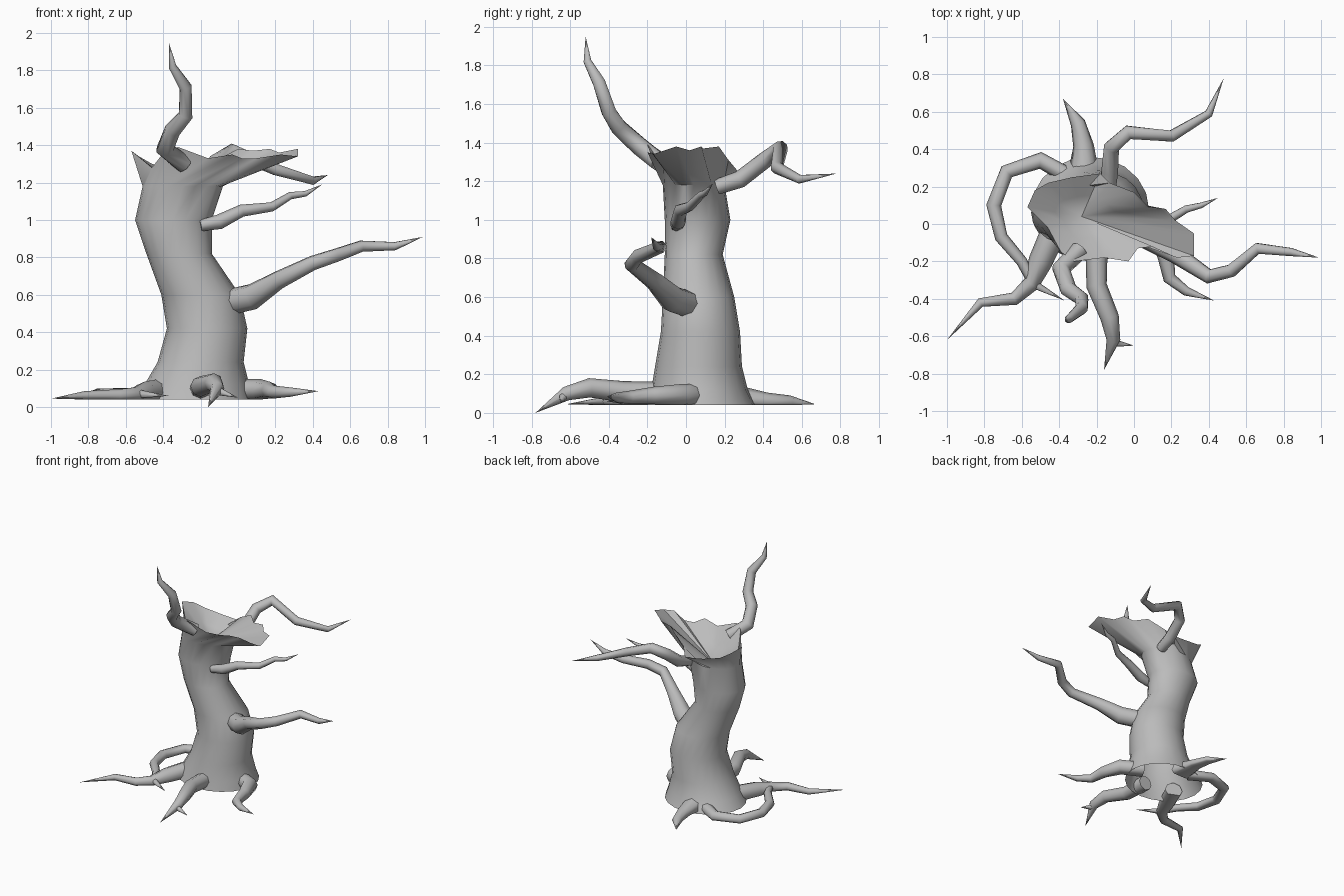
import bpy
import bmesh
from math import cos, sin, radians, tau
from mathutils import Vector

default_cube = bpy.data.objects.get("Cube")
if default_cube:
    bpy.data.objects.remove(default_cube, do_unlink=True)

CM = 0.01  # all measurements below are in hundredths of a unit
GROUND = 4 * CM

bark = bpy.data.materials.new("grey_bark")
bark.use_nodes = True
bark_colour = (0.5, 0.5, 0.5, 1.0)
bark.diffuse_color = bark_colour
bark.node_tree.nodes["Principled BSDF"].inputs["Base Color"].default_value = bark_colour


def smooth(obj, angle):
    """Select one object and shade it smooth, keeping sharp edges."""
    bpy.ops.object.select_all(action="DESELECT")
    obj.select_set(True)
    bpy.context.view_layer.objects.active = obj
    bpy.ops.object.shade_smooth_by_angle(angle=radians(angle))


def limb(name, points, thickness):
    """Tapering, kinked tube through the points, ending in a sharp tip."""
    curve = bpy.data.curves.new(name, "CURVE")
    curve.dimensions = "3D"
    curve.bevel_depth = CM
    curve.bevel_resolution = 2
    curve.use_fill_caps = True
    spline = curve.splines.new("POLY")
    spline.points.add(len(points) - 1)
    for target, position, radius in zip(spline.points, points, thickness):
        target.co = (*(Vector(position) * CM), 1)
        target.radius = radius
    obj = bpy.data.objects.new(name, curve)
    bpy.context.collection.objects.link(obj)
    bpy.ops.object.select_all(action="DESELECT")
    obj.select_set(True)
    bpy.context.view_layer.objects.active = obj
    bpy.ops.object.convert(target="MESH")
    obj = bpy.context.view_layer.objects.active
    obj.data.materials.clear()
    obj.data.materials.append(bark)
    smooth(obj, 65)
    return obj


def ground_root(name, points, thickness):
    """Limb whose underside lies flat on the ground."""
    for vert in limb(name, points, thickness).data.vertices:
        vert.co.z = max(vert.co.z, GROUND)


# Broken, flared rim, counter-clockwise from the long splinter
rim = [Vector(p) * CM for p in (
    (32, -5, 138), (22, 2, 136), (17, 8, 138), (8, 9, 137), (0, 17, 138),
    (-13, 22, 131), (-18, 27, 125), (-33, 25, 127), (-46, 22, 130), (-53, 18, 134),
    (-57, 9, 137), (-46, -2, 128), (-39, -15, 137), (-32, -20, 139), (-16, -18, 133),
    (-3, -20, 135), (2, -13, 133), (10, -12, 133), (23, -18, 135), (32, -17, 134))]
SIDES = len(rim)


def oval(height, left, right, front, back):
    """Oval cross-section given by its extents."""
    ring = []
    for i in range(SIDES):
        a = tau * i / SIDES
        x = (left + right) / 2 + (right - left) / 2 * cos(a)
        y = (front + back) / 2 + (back - front) / 2 * sin(a)
        ring.append(Vector((x, y, height)) * CM)
    return ring


# Trunk: leaning outer wall open underneath, jagged rim, then a shallow bowl
sections = [oval(*s) for s in (
    (4, -55, 8, -20, 36), (12, -50, 6, -18, 32), (24, -43, 3, -16, 29),
    (42, -38, 5, -13, 28), (60, -41, 1, -12, 25), (82, -49, -14, -11, 19),
    (100, -55, -14, -11, 23), (118, -51, -8, -12, 20))]
sections.append(rim)
heart = Vector((-28, 4, 114)) * CM
sections += [[p.lerp(heart, inset) for p in rim] for inset in (0.05, 0.5)]

bm = bmesh.new()
loops = [[bm.verts.new(p) for p in section] for section in sections]
for low, high in zip(loops, loops[1:]):
    for i in range(SIDES):
        j = (i + 1) % SIDES
        bm.faces.new((low[i], low[j], high[j], high[i]))
bowl_bottom = bm.verts.new(heart)
for i in range(SIDES):
    bm.faces.new((loops[-1][i], loops[-1][(i + 1) % SIDES], bowl_bottom))
mesh = bpy.data.meshes.new("trunk")
bm.to_mesh(mesh)
bm.free()
trunk = bpy.data.objects.new("trunk", mesh)
bpy.context.collection.objects.link(trunk)
mesh.materials.append(bark)
smooth(trunk, 45)

# Branches
limb("crown_branch",
     [(-29, -14, 130), (-39, -24, 138), (-35, -35, 148), (-28, -40, 156),
      (-28, -45, 171), (-35, -51, 182), (-37, -52, 195)],
     (5, 5, 4.5, 4, 3.5, 2.2, 0))
limb("back_branch",
     [(-14, 16, 117), (-13, 28, 121), (-12, 41, 131), (-3, 49, 137),
      (20, 47, 127), (40, 59, 121), (48, 78, 124)],
     (4, 4.5, 4.3, 4, 3.3, 2.3, 0))
limb("thin_branch",
     [(-20, -5, 97), (-10, -4, 99), (2, -3, 105), (18, 2, 107),
      (28, 8, 113), (36, 10, 114), (45, 14, 119)],
     (3, 4, 3.3, 2.5, 2, 1.5, 0))
limb("long_branch",
     [(-5, 2, 56), (8, -7, 59), (22, -16, 68), (40, -28, 77),
      (52, -25, 81), (66, -13, 86), (84, -15, 86), (99, -18, 91)],
     (7, 7, 5, 4, 3.7, 3.2, 2.3, 0))

# Roots
ground_root("right_root",
            [(-42, -2, 8), (-50, -20, 7), (-55, -32, 6), (-64, -40, 6),
             (-82, -42, 6), (-100, -62, 4.5)],
            (7, 6.5, 4.5, 3.5, 2.5, 0))
ground_root("curled_root",
            [(-34, 25, 7), (-50, 34, 6), (-68, 28, 6), (-75, 10, 6),
             (-71, -7, 6.5), (-60, -20, 7), (-54, -32, 7), (-37, -41, 6)],
            (4.5, 4.5, 4, 4, 3.5, 3, 2.5, 0))
ground_root("back_root",
            [(-27, 24, 6), (-27, 42, 5), (-30, 54, 5), (-38, 67, 4.5)],
            (9, 5.5, 4, 0))
ground_root("left_root",
            [(-4, 6, 9), (12, -2, 9), (17, -17, 9), (19, -29, 8),
             (28, -36, 8), (43, -41, 8.5)],
            (6, 6, 4.5, 3.5, 2.5, 0))
limb("front_root",
     [(-20, -10, 10), (-20, -33, 11), (-13, -50, 13), (-11, -62, 10), (-16, -78, 0)],
     (6, 5.5, 5, 3.7, 0))
limb("front_root_fork",
     [(-12, -60, 10), (-9, -64, 8), (0, -65, 5)],
     (3, 2, 0))
